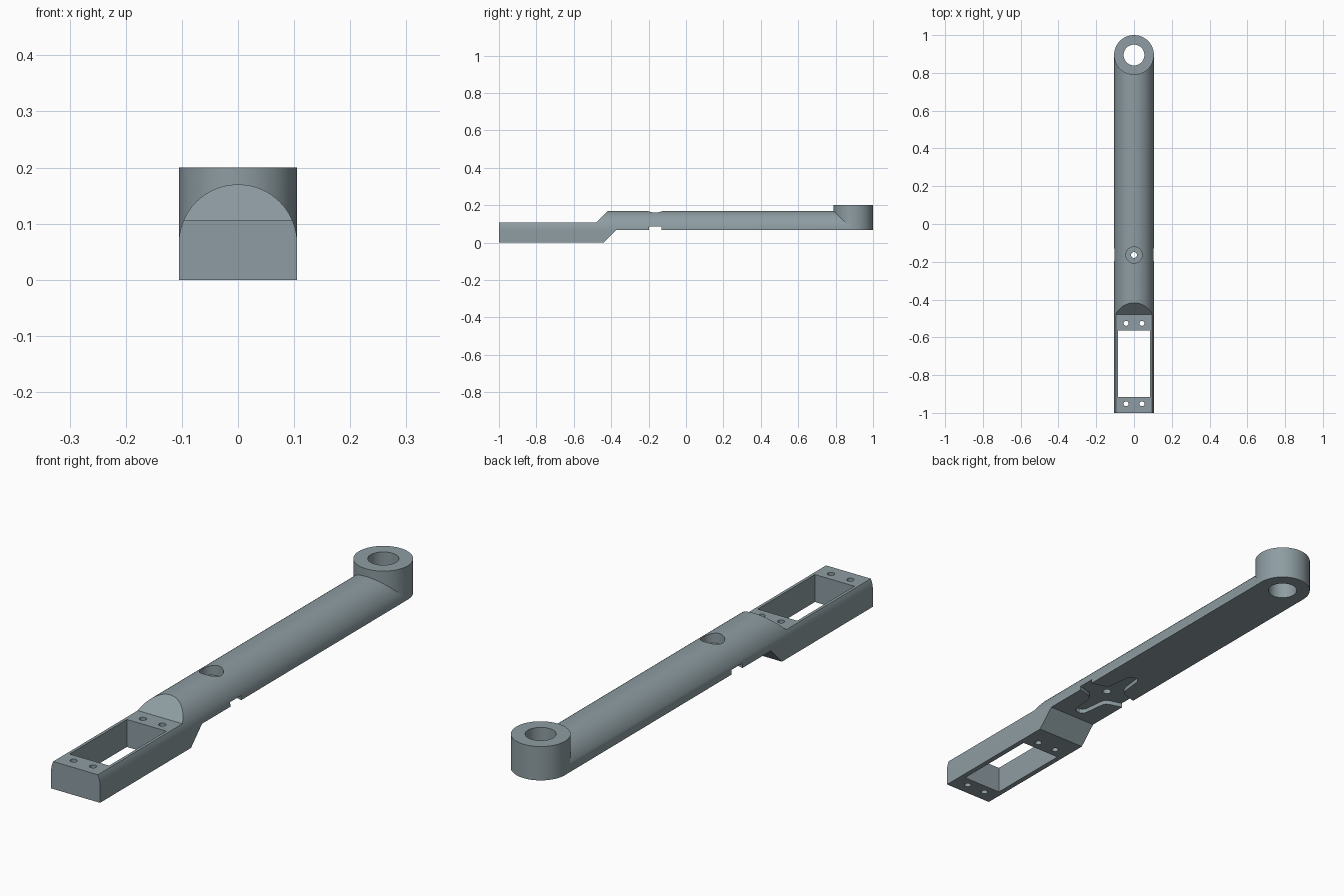
import bpy, bmesh, math
from mathutils import Vector

if "Cube" in bpy.data.objects:
    bpy.data.objects.remove(bpy.data.objects["Cube"])

R = 0.1055          # half width and rounding radius of the arm
ZC = 0.0645         # height of the rounding centre
ZB = 0.068          # underside of the raised arm
RING_Y = 0.8945     # centre of the end ring
HORN_Y = -0.164     # centre of the horn recess

paint = bpy.data.materials.new("blue_grey")
paint.diffuse_color = (0.27, 0.335, 0.36, 1)
paint.use_nodes = True
paint.node_tree.nodes["Principled BSDF"].inputs["Base Color"].default_value = paint.diffuse_color


def prism(name, points, offset):
    """Closed outline of 3D points extruded along offset."""
    bm = bmesh.new()
    face = bm.faces.new([bm.verts.new(p) for p in points])
    new = bmesh.ops.extrude_face_region(bm, geom=[face])["geom"]
    bmesh.ops.translate(bm, vec=Vector(offset),
                        verts=[v for v in new if isinstance(v, bmesh.types.BMVert)])
    bmesh.ops.recalc_face_normals(bm, faces=bm.faces)
    mesh = bpy.data.meshes.new(name)
    bm.to_mesh(mesh)
    bm.free()
    mesh.materials.append(paint)
    ob = bpy.data.objects.new(name, mesh)
    bpy.context.collection.objects.link(ob)
    return ob


def cylinder(name, x, y, r, z0, z1, n=32):
    pts = [(x + r * math.cos(2 * math.pi * i / n),
            y + r * math.sin(2 * math.pi * i / n), z0) for i in range(n)]
    return prism(name, pts, (0, 0, z1 - z0))


def combine(ob, other, operation):
    mod = ob.modifiers.new(operation, 'BOOLEAN')
    mod.operation = operation
    mod.solver = 'EXACT'
    mod.object = other
    bpy.context.view_layer.objects.active = ob
    bpy.ops.object.modifier_apply(modifier=mod.name)
    bpy.data.objects.remove(other)


# Stepped side profile: low servo frame, sloped step, raised arm
side = [(-1, 0), (-0.44, 0), (-0.372, ZB), (RING_Y, ZB), (RING_Y, 0.18),
        (-0.407, 0.18), (-0.48, 0.107), (-1, 0.107)]
arm = prism("servo_arm", [(-0.15, y, z) for y, z in side], (0.3, 0, 0))

# Round-topped cross-section
n = 48
section = [(R * math.cos(math.pi * i / n), -1.1, ZC + R * math.sin(math.pi * i / n))
           for i in range(n + 1)]
section += [(-R, -1.1, -0.1), (R, -1.1, -0.1)]
combine(arm, prism("section", section, (0, 2.3, 0)), 'INTERSECT')

# End ring with its bore
combine(arm, cylinder("ring", 0, RING_Y, R, ZB, 0.2, 64), 'UNION')
combine(arm, cylinder("bore", 0, RING_Y, 0.055, -0.1, 0.3, 48), 'DIFFERENCE')

# Servo window and its four screw holes
window = [(-0.085, -0.915, -0.1), (0.085, -0.915, -0.1),
          (0.085, -0.563, -0.1), (-0.085, -0.563, -0.1)]
combine(arm, prism("window", window, (0, 0, 0.4)), 'DIFFERENCE')
for x in (-0.042, 0.042):
    for y in (-0.952, -0.526):
        combine(arm, cylinder("screw_hole", x, y, 0.013, -0.1, 0.3, 20), 'DIFFERENCE')

# Cross-shaped horn recess in the underside, short arms open at the sides
quarter = [(0.15, 0.033), (0.105, 0.033), (0.052, 0.048), (0.04, 0.056),
           (0.034, 0.07), (0.024, 0.155), (0.017, 0.166), (0.008, 0.171)]
outline = (quarter + [(-x, y) for x, y in reversed(quarter)]
           + [(-x, -y) for x, y in quarter] + [(x, -y) for x, y in reversed(quarter)])
combine(arm, prism("horn", [(x, y + HORN_Y, 0.0) for x, y in outline], (0, 0, 0.085)),
        'DIFFERENCE')

# Counterbored horn screw
combine(arm, cylinder("counterbore", 0, HORN_Y, 0.043, 0.13, 0.3, 40), 'DIFFERENCE')
combine(arm, cylinder("horn_screw", 0, HORN_Y, 0.016, 0.0, 0.3, 24), 'DIFFERENCE')

# Smooth round faces, keep edges sharp
bpy.ops.object.select_all(action='DESELECT')
arm.select_set(True)
bpy.context.view_layer.objects.active = arm
bpy.ops.object.shade_smooth_by_angle(angle=math.radians(25))
